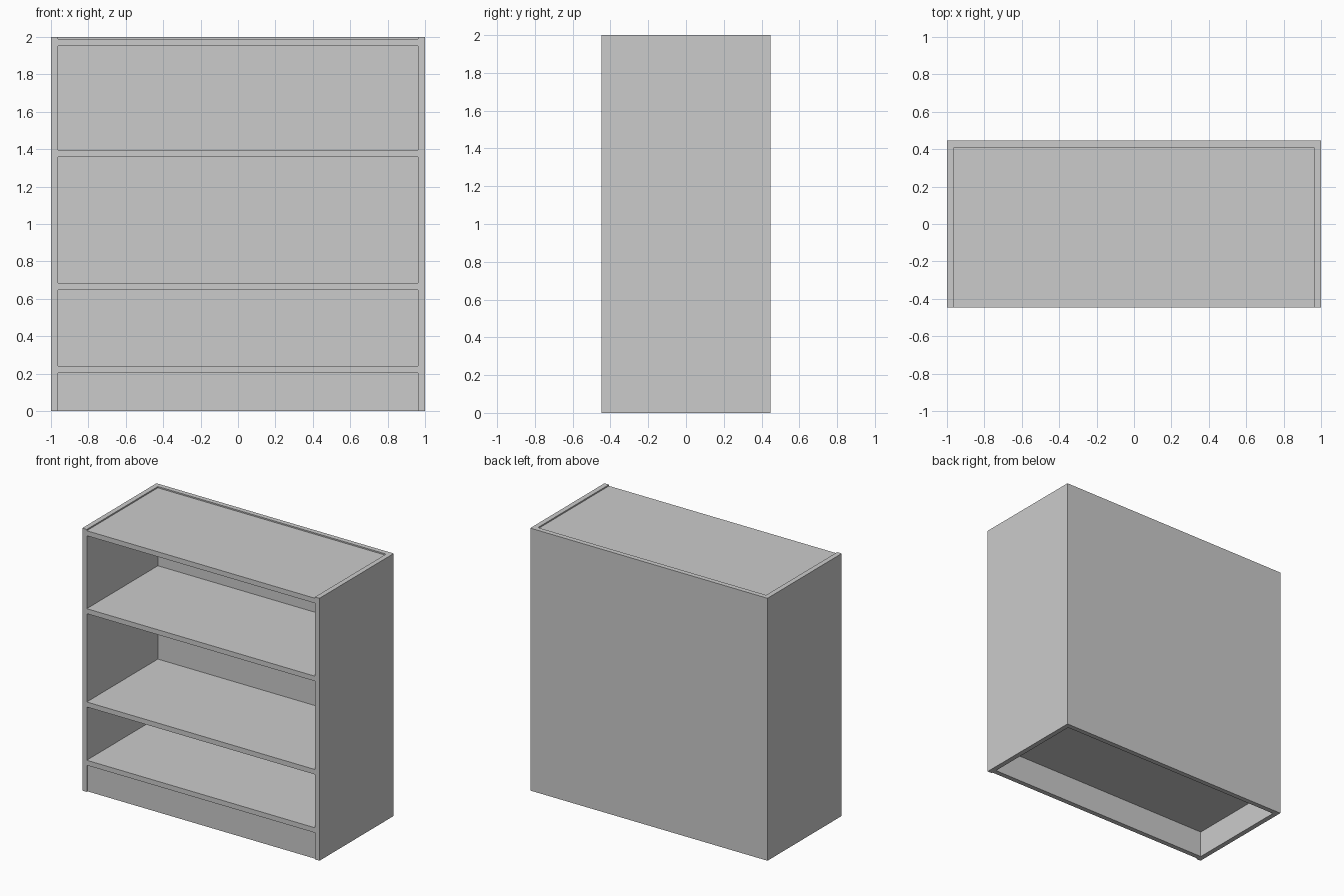
import bpy, bmesh
from mathutils import Matrix, Vector

if "Cube" in bpy.data.objects:
    bpy.data.objects.remove(bpy.data.objects["Cube"])

W, D, H = 1.0, 0.447, 2.0   # half width, half depth, height
T = 0.038                   # board thickness
RECESS = 0.01               # set-back of the kick board and the top


def board(name, lo, hi):
    lo, hi = Vector(lo), Vector(hi)
    bm = bmesh.new()
    bmesh.ops.create_cube(bm, size=1)
    bmesh.ops.transform(bm, matrix=Matrix.Diagonal((*(hi - lo), 1)), verts=bm.verts)
    mesh = bpy.data.meshes.new(name)
    bm.to_mesh(mesh)
    bm.free()
    ob = bpy.data.objects.new(name, mesh)
    ob.location = (lo + hi) / 2
    bpy.context.collection.objects.link(ob)
    return ob


# Upright side panels, full depth and height
board("side_panel_left", (-W, -D, 0), (-W + T, D, H))
board("side_panel_right", (W - T, -D, 0), (W, D, H))

# Back panel between the sides
inner = W - T
board("back_panel", (-inner, D - T, 0), (inner, D, H))

# Bottom, two middle shelves and the slightly sunken top
levels = {
    "bottom_shelf": 0.241,
    "lower_shelf": 0.685,
    "upper_shelf": 1.396,
    "top_panel": H - RECESS,
}
for name, z in levels.items():
    board(name, (-inner, -D, z - T), (inner, D - T, z))

# Kick board closing the front of the base
front = -D + RECESS
board("kick_board", (-inner, front, 0), (inner, front + T, levels["bottom_shelf"] - T))
